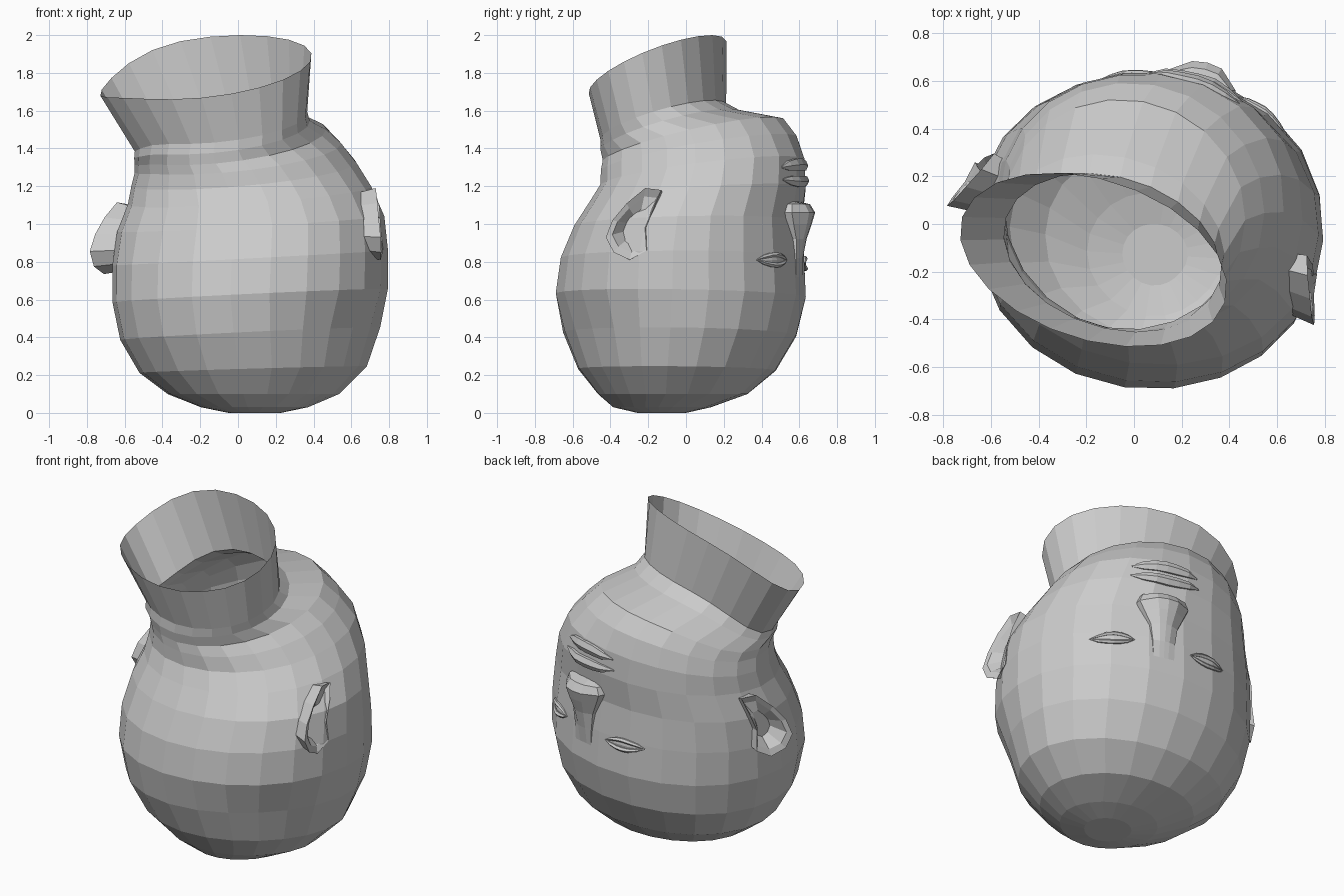
import bpy, bmesh
from math import sin, cos, pi, radians
from mathutils import Vector
from mathutils.bvhtree import BVHTree

if "Cube" in bpy.data.objects:
    bpy.data.objects.remove(bpy.data.objects["Cube"])

YAW = radians(18)                       # the face looks towards +y, turned to +x
R = Vector((cos(YAW), -sin(YAW), 0))    # towards the +x ear
F = Vector((sin(YAW), cos(YAW), 0))     # towards the nose
MID, EAR_MID = 0.085, 0.04              # mid planes of the face and of the ears


def W(u, v, z, mid=MID):
    return R * (u + mid) + F * v + Vector((0, 0, z))


def loft(name, loops, cap_start=False, cap_end=False):
    bm = bmesh.new()
    vs = [[bm.verts.new(p) for p in loop] for loop in loops]
    n = len(vs[0])
    for a, b in zip(vs, vs[1:]):
        for i in range(n):
            j = (i + 1) % n
            bm.faces.new((a[i], a[j], b[j], b[i]))
    if cap_start:
        bm.faces.new(vs[0][::-1])
    if cap_end:
        bm.faces.new(vs[-1])
    bmesh.ops.recalc_face_normals(bm, faces=bm.faces)
    me = bpy.data.meshes.new(name)
    bm.to_mesh(me)
    tree = BVHTree.FromBMesh(bm)
    bm.free()
    ob = bpy.data.objects.new(name, me)
    bpy.context.collection.objects.link(ob)
    return ob, tree


# Upside-down head and open neck:
# centre x, y, radii, z, forward slope, side slope, dip on the -x side
rings = [
    (.09, -.13, .14, .13, .0, 0, 0, 0),
    (.09, -.13, .29, .26, .03, 0, 0, 0),
    (.085, -.075, .46, .39, .10, 0, 0, 0),
    (.085, -.055, .61, .515, .23, 0, .03, 0),
    (.07, -.04, .695, .61, .42, 0, .05, 0),
    (.062, -.03, .727, .65, .62, 0, .05, 0),
    (.062, -.02, .73, .63, .82, .02, .05, 0),
    (.065, .01, .71, .585, 1.0, .04, .05, 0),
    (.06, .06, .645, .56, 1.15, .09, .05, 0),
    (.03, .085, .595, .53, 1.27, .15, .05, .02),
    (.00, .07, .55, .52, 1.37, .2, .05, .05),
    (-.04, .04, .51, .48, 1.44, .26, .05, .08),
    (-.085, -.08, .475, .36, 1.49, .33, .05, .10),
    (-.09, -.12, .47, .315, 1.54, .36, .05, .12),
    (-.17, -.15, .58, .335, 1.83, .5, .05, .09),
]
N = 22
loops = []
for cx, cy, rx, ry, z, sl, side, dip in rings:
    loop = []
    for i in range(N):
        a = 2 * pi * i / N
        # fuller at right temple and back left, flatter at the low back right
        w = a - YAW - pi / 4
        k = 1.0
        if .05 < z < 1.3:
            k += (.07 if cos(w) > 0 else .04) * cos(w) ** 4
        if z < .5 and sin(w) < 0:
            k -= .08 * sin(w) ** 4
        du, dv = rx * cos(a) * k, ry * sin(a) * k
        h = z + sl * dv + side * du - dip * max(0, -cos(a)) ** 4
        loop.append(Vector((cx, cy, h)) + R * du + F * dv)
    loops.append(loop)
head, tree = loft("head_and_neck", loops, cap_start=True)


def face(u, z, out=0.0):
    """Point on the front of the face, pushed outward."""
    hit = tree.ray_cast(W(u, 2, z), -F)[0]
    return hit + F * out


def ridge(name, cu, cz, half, bow, thick, depth, steps=6):
    """Tapered ridge lying across the face (lip or eyelid)."""
    out = []
    for k in range(steps + 1):
        t = -1 + 2 * k / steps
        w = max(.12, (1 - t * t) ** .5)
        c = face(cu + half * t, cz + bow * (1 - t * t), 0)
        out.append([c + F * (depth * w * cos(2 * pi * i / 6))
                    + Vector((0, 0, thick * w * sin(2 * pi * i / 6))) for i in range(6)])
    return loft(name, out, True, True)


# Lips
ridge("upper_lip", -.02, 1.235, .21, -.01, .035, .03)
ridge("lower_lip", -.02, 1.30, .20, .015, .038, .03)

# Eyes: two lids around a flat eyeball
for s, label in ((1, "right"), (-1, "left")):
    cu, cz = s * .29, .80 + s * .01
    ridge(label + "_upper_lid", cu, cz, .12, -.028, .014, .02)
    ridge(label + "_lower_lid", cu, cz, .12, .028, .014, .02)
    ridge(label + "_eyeball", cu, cz, .10, 0, .028, .01)

# Nose: wedge widening from the bridge to the tip, with nostril wings
nose = []
for z, w, h in ((.72, .07, .0), (.82, .075, .02), (.92, .09, .05),
                (1.0, .13, .085), (1.06, .16, .10), (1.105, .14, .065), (1.12, .08, -.01)):
    nose.append([face(u * w, z, o) for u, o in
                 ((-1, -.03), (-.92, h * .35), (-.4, h * .9), (0, h),
                  (.4, h * .9), (.92, h * .35), (1, -.03))])
loft("nose", nose, True, True)

# Ears: flared shell with a sunken bowl, the lobe pointing up
outline = [(.10, 1.15, .69), (.02, 1.16, .72), (-.07, 1.08, .76), (-.14, .99, .79),
           (-.17, .90, .81), (-.13, .82, .80), (-.05, .78, .77), (.04, .83, .755),
           (.03, .95, .745), (.07, 1.06, .725)]
for s, label in ((1, "right"), (-1, "left")):
    dz = .03 if s > 0 else -.045

    def shell(k, fix=None, drop=0):
        return [W(s * ((fix if fix else u) - drop), -.03 + (v + .03) * k,
                  .96 + dz + (z - .96) * k, EAR_MID) for v, z, u in outline]
    loft(label + "_ear", [shell(.85, .60), shell(1.0), shell(.78, None, .015),
                          shell(.45, .70)], cap_end=True)
